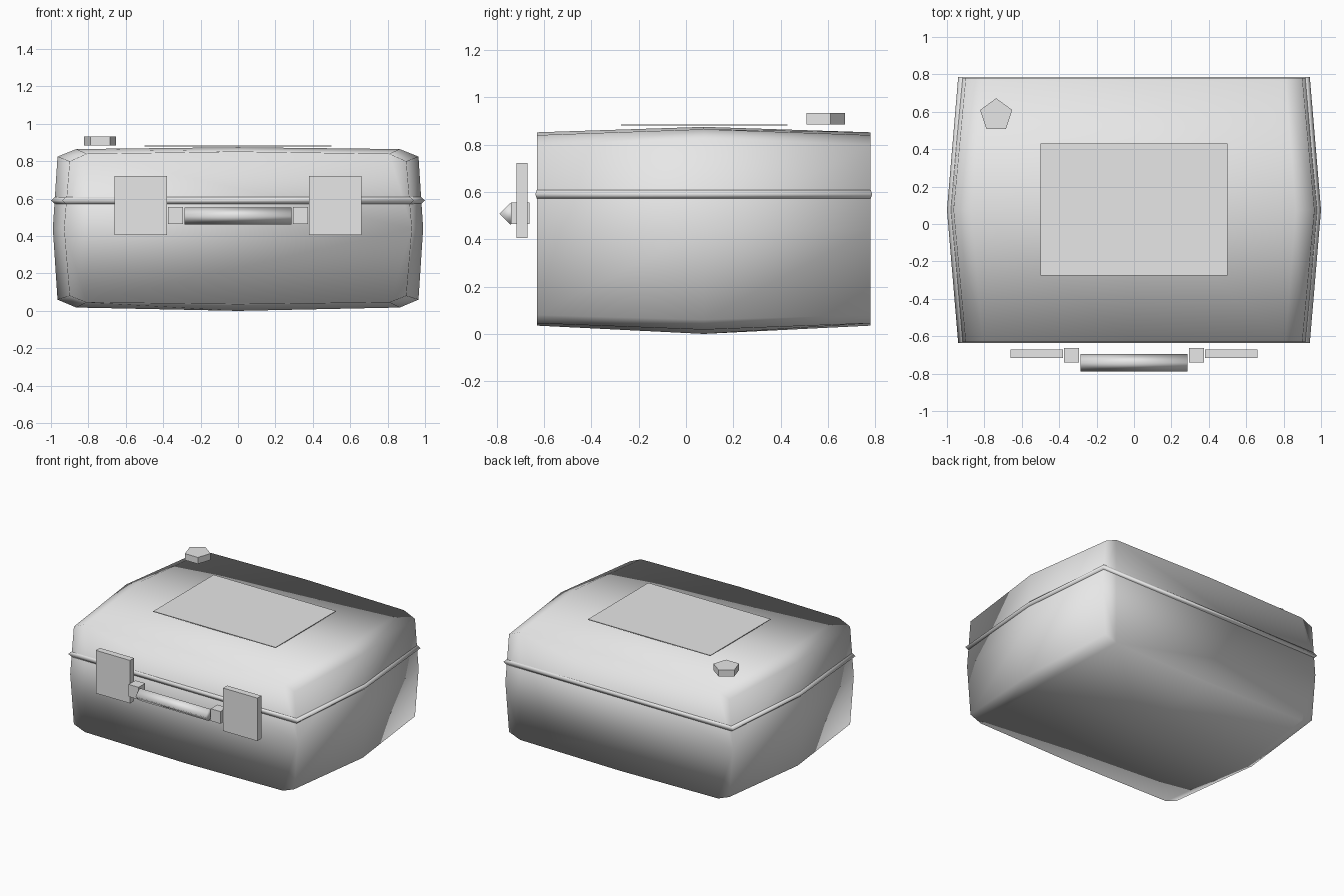
import bpy, bmesh, math
from mathutils import Matrix, Vector

old = bpy.data.objects.get("Cube")
if old:
    bpy.data.objects.remove(old, do_unlink=True)

grey = bpy.data.materials.new("light_grey")
grey.use_nodes = True
grey.diffuse_color = (0.8, 0.8, 0.8, 1)
for node in grey.node_tree.nodes:
    if node.type == 'BSDF_PRINCIPLED':
        node.inputs["Base Color"].default_value = (0.8, 0.8, 0.8, 1)

FRONT, MIDDLE, BACK = -0.63, 0.075, 0.78


def finish(name, bm, smooth=False):
    bmesh.ops.recalc_face_normals(bm, faces=bm.faces)
    for f in bm.faces:
        f.smooth = smooth
    mesh = bpy.data.meshes.new(name)
    bm.to_mesh(mesh)
    bm.free()
    mesh.materials.append(grey)
    ob = bpy.data.objects.new(name, mesh)
    bpy.context.collection.objects.link(ob)
    return ob


def loft(name, rings, smooth=True):
    """Skin a closed solid through rings with equal point counts."""
    bm = bmesh.new()
    loops = [[bm.verts.new(p) for p in ring] for ring in rings]
    n = len(loops[0])
    for a, b in zip(loops, loops[1:]):
        for i in range(n):
            j = (i + 1) % n
            bm.faces.new((a[i], a[j], b[j], b[i]))
    bm.faces.new(loops[0])
    bm.faces.new(loops[-1])
    return finish(name, bm, smooth)


def box(name, lo, hi):
    bm = bmesh.new()
    lo, hi = Vector(lo), Vector(hi)
    bmesh.ops.create_cube(bm, size=1, matrix=Matrix.Translation((lo + hi) / 2)
                          @ Matrix.Diagonal((*(hi - lo), 1)))
    return finish(name, bm)


def prism(name, sides, radius, depth, matrix, smooth=False):
    bm = bmesh.new()
    bmesh.ops.create_cone(bm, cap_ends=True, segments=sides, radius1=radius,
                          radius2=radius, depth=depth, matrix=matrix)
    return finish(name, bm, smooth)


# Bulging case body: chamfered sections, widest in the middle
def section(y, half):
    right = [(x, y, z) for x, z in half]
    left = [(-x, y, z) for x, z in reversed(half) if x > 0]
    return right + left


end_half = [(0, 0.035), (0.81, 0.045), (0.90, 0.08), (0.93, 0.44),
            (0.90, 0.80), (0.81, 0.84), (0, 0.852)]
mid_half = [(0, 0.0), (0.865, 0.018), (0.965, 0.06), (0.99, 0.44),
            (0.965, 0.825), (0.865, 0.865), (0, 0.875)]
loft("case_body", [section(FRONT, end_half), section(MIDDLE, mid_half),
                   section(BACK, end_half)])


# Raised seam around the case
def seam_ring(z, dx, dy):
    side = [(0.92 + dx, FRONT - dy, z), (0.98 + dx, MIDDLE, z),
            (0.92 + dx, BACK + dy, z)]
    return side + [(-x, y, z) for x, y, z in reversed(side)]


loft("seam_band", [seam_ring(0.572, 0, 0.001), seam_ring(0.59, 0.02, 0.007),
                   seam_ring(0.608, 0, 0.001)])

# Latch plates and handle mounts on both sides
for side, s in (("left", 1), ("right", -1)):
    for part, x0, x1, y0, y1, z0, z1 in (
            ("latch", 0.38, 0.66, -0.717, -0.67, 0.405, 0.722),
            ("handle_mount", 0.295, 0.375, -0.74, -0.662, 0.465, 0.555)):
        xs = sorted((s * x0, s * x1))
        box(f"{side}_{part}", (xs[0], y0, z0), (xs[1], y1, z1))

# Four-sided handle bar
prism("handle_bar", 4, 0.046, 0.57, Matrix.Translation((0, -0.742, 0.507))
      @ Matrix.Rotation(math.pi / 2, 4, 'Y'), smooth=True)

# Thin panel and five-sided knob on the lid
box("lid_panel", (-0.5, -0.275, 0.88), (0.5, 0.43, 0.885))
prism("lid_knob", 5, 0.09, 0.048, Matrix.Translation((-0.737, 0.582, 0.909)))
